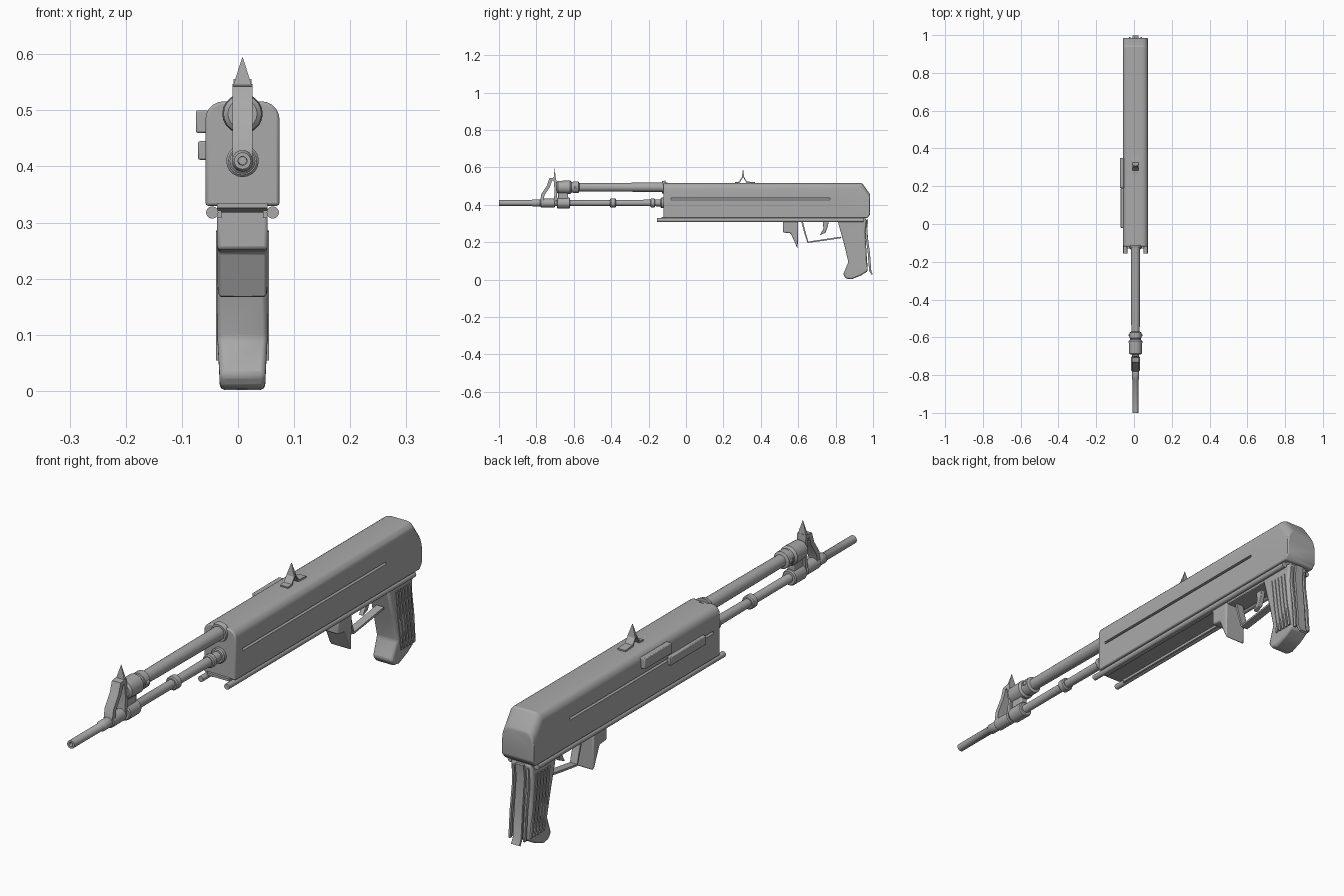
import bpy, bmesh, math
from mathutils import Vector

cube = bpy.data.objects.get("Cube")
if cube:
    bpy.data.objects.remove(cube, do_unlink=True)

CX = 0.008  # centre line of the body

grey = bpy.data.materials.new("plain_grey")
grey.use_nodes = True
colour = (0.4, 0.4, 0.4, 1)
grey.diffuse_color = colour
grey.node_tree.nodes["Principled BSDF"].inputs["Base Color"].default_value = colour


def finish(bm, name, bevel=0.0, smooth=True):
    bmesh.ops.recalc_face_normals(bm, faces=bm.faces)
    mesh = bpy.data.meshes.new(name)
    bm.to_mesh(mesh)
    bm.free()
    ob = bpy.data.objects.new(name, mesh)
    bpy.context.scene.collection.objects.link(ob)
    mesh.materials.append(grey)
    if bevel:
        mod = ob.modifiers.new("soft_edges", "BEVEL")
        mod.width, mod.segments, mod.limit_method = bevel, 2, "ANGLE"
    if smooth:
        bpy.ops.object.select_all(action="DESELECT")
        ob.select_set(True)
        bpy.context.view_layer.objects.active = ob
        bpy.ops.object.shade_smooth_by_angle(angle=math.radians(40))
    return ob


def prism_mesh(points, half, x=CX):
    """Side outline in (y, z), extruded across x."""
    bm = bmesh.new()
    face = bm.faces.new([bm.verts.new((x - half, y, z)) for y, z in points])
    out = bmesh.ops.extrude_face_region(bm, geom=[face])
    moved = [v for v in out["geom"] if isinstance(v, bmesh.types.BMVert)]
    bmesh.ops.translate(bm, verts=moved, vec=(2 * half, 0, 0))
    return bm


def prism(name, points, half, x=CX, bevel=0.0):
    return finish(prism_mesh(points, half, x), name, bevel)


def box(name, y0, y1, z0, z1, half, x=CX, bevel=0.0):
    return prism(name, [(y0, z0), (y1, z0), (y1, z1), (y0, z1)], half, x, bevel)


def lathe(name, profile, z, x=CX, n=20):
    """Profile of (y, radius) turned about an axis along y."""
    bm = bmesh.new()
    rings = []
    for y, r in profile:
        rings.append([bm.verts.new((x + r * math.cos(math.tau * i / n), y,
                                    z + r * math.sin(math.tau * i / n))) for i in range(n)])
    for a, b in zip(rings, rings[1:]):
        for i in range(n):
            j = (i + 1) % n
            bm.faces.new((a[i], a[j], b[j], b[i]))
    bm.faces.new(rings[0])
    bm.faces.new(rings[-1])
    return finish(bm, name)


def bar(name, path, width, thick, x=CX):
    """Flat strip following a (y, z) path."""
    pts = [Vector(p) for p in path]
    left, right = [], []
    for i, p in enumerate(pts):
        d = (pts[min(i + 1, len(pts) - 1)] - pts[max(i - 1, 0)]).normalized()
        side = Vector((-d.y, d.x)) * thick / 2
        left.append(tuple(p + side))
        right.append(tuple(p - side))
    return prism(name, left + right[::-1], width / 2, x)


def spike(name, y, z0, z1, half, depth):
    """Pointed sight blade."""
    bm = bmesh.new()
    base = [bm.verts.new((CX + sx * half, y + sy * depth, z0))
            for sx, sy in ((-1, -1), (1, -1), (1, 1), (-1, 1))]
    tip = bm.verts.new((CX, y, z1))
    bm.faces.new(base)
    for i in range(4):
        bm.faces.new((base[i], base[(i + 1) % 4], tip))
    return finish(bm, name, smooth=False)


# Main body with rounded top and chamfered rear
bm = prism_mesh([(-0.12, 0.33), (0.97, 0.33), (0.985, 0.35), (0.985, 0.455),
                 (0.942, 0.516), (-0.12, 0.516)], 0.066)
top = [e for e in bm.edges if abs(e.verts[0].co.x - e.verts[1].co.x) < 0.001
       and min(v.co.z for v in e.verts) > 0.45]
bmesh.ops.bevel(bm, geom=top, offset=0.032, segments=5, profile=0.5, affect="EDGES")
body = finish(bm, "body", 0.005)

# Long grooves on both sides, with floors sloping outwards
for side in (-1, 1):
    bm = bmesh.new()
    edge = CX + side * 0.066
    section = ((edge - side * 0.012, 0.436), (edge + side * 0.01, 0.436), (edge + side * 0.01, 0.418))
    face = bm.faces.new([bm.verts.new((x, -0.08, z)) for x, z in section])
    out = bmesh.ops.extrude_face_region(bm, geom=[face])
    bmesh.ops.translate(bm, vec=(0, 0.85, 0),
                        verts=[v for v in out["geom"] if isinstance(v, bmesh.types.BMVert)])
    cutter = finish(bm, "groove_cutter", smooth=False)
    cutter.hide_render = True
    cutter.hide_viewport = True
    cut = body.modifiers.new("groove", "BOOLEAN")
    cut.operation, cut.object, cut.solver = "DIFFERENCE", cutter, "EXACT"

# Side plates on the right
box("front_side_plate", -0.02, 0.19, 0.412, 0.445, 0.009, -0.062, 0.003)
box("rear_side_plate", 0.19, 0.35, 0.46, 0.5, 0.011, -0.064, 0.003)

# Underside rails and floor
for side, label in ((-1, "right"), (1, "left")):
    lathe(label + "_lower_rail", [(-0.155, 0.011), (0.95, 0.011)], 0.318, CX + side * 0.054, 12)
    box(label + "_floor_rim", -0.1, 0.52, 0.308, 0.335, 0.004, CX + side * 0.041)
prism("floor", [(-0.13, 0.335), (-0.13, 0.326), (-0.08, 0.318), (0.96, 0.318), (0.96, 0.335)], 0.045)
box("rear_floor", 0.6, 0.96, 0.308, 0.33, 0.04, bevel=0.003)

# Upper tube with its collars
lathe("upper_tube", [(-0.6, 0.022), (-0.58, 0.022), (-0.5, 0.023), (-0.1, 0.025)], 0.494)
lathe("upper_collar", [(-0.692, 0.026), (-0.685, 0.034), (-0.62, 0.036), (-0.612, 0.029),
                       (-0.605, 0.029), (-0.603, 0.032), (-0.575, 0.032), (-0.57, 0.022)], 0.494)
box("collar_pin", -0.596, -0.582, 0.487, 0.501, 0.036, bevel=0.003)
lathe("tube_socket", [(-0.128, 0.032), (-0.11, 0.036)], 0.494)

# Barrel with a bored muzzle and rings
lathe("barrel", [(-0.96, 0.007), (-1.0, 0.008), (-1.0, 0.015), (-0.825, 0.015), (-0.82, 0.019),
                 (-0.775, 0.019), (-0.77, 0.016), (-0.4, 0.016), (-0.1, 0.018)], 0.41)
for name, y0, y1, r in (("sight_ring", -0.78, -0.70, 0.023), ("front_ring", -0.69, -0.62, 0.029),
                        ("middle_ring", -0.405, -0.375, 0.025), ("rear_ring", -0.19, -0.165, 0.024),
                        ("barrel_socket", -0.135, -0.11, 0.028)):
    lathe(name, [(y0, r - 0.004), (y0 + 0.004, r), (y1 - 0.004, r), (y1, r - 0.004)], 0.41)
box("tube_bridge", -0.685, -0.63, 0.41, 0.49, 0.014, bevel=0.004)

# Front sight frame and blade
bar("front_sight_strut", [(-0.772, 0.415), (-0.765, 0.455), (-0.735, 0.5), (-0.722, 0.54)], 0.036, 0.018)
bar("front_sight_post", [(-0.7, 0.42), (-0.695, 0.47), (-0.702, 0.545)], 0.036, 0.014)
bar("front_sight_top", [(-0.73, 0.535), (-0.695, 0.54)], 0.036, 0.014)
spike("front_sight_blade", -0.702, 0.54, 0.596, 0.018, 0.006)

# Rear sight: bent sheet and blade
bar("rear_sight_sheet", [(0.262, 0.518), (0.285, 0.521), (0.305, 0.552), (0.325, 0.521), (0.37, 0.518)], 0.032, 0.007)
spike("rear_sight_blade", 0.305, 0.545, 0.594, 0.016, 0.007)

# Magazine
prism("magazine", [(0.518, 0.325), (0.518, 0.252), (0.56, 0.248), (0.597, 0.164), (0.6, 0.325)],
      0.045, bevel=0.006)

# Trigger and guard
bar("trigger_guard", [(0.618, 0.32), (0.635, 0.255), (0.652, 0.2), (0.73, 0.211), (0.83, 0.226)], 0.03, 0.008)
prism("trigger", [(0.73, 0.32), (0.765, 0.32), (0.757, 0.28), (0.745, 0.25), (0.715, 0.238), (0.735, 0.272)],
      0.009, bevel=0.002)

# Grip, narrowing at the bottom
bm = prism_mesh([(0.808, 0.325), (0.965, 0.325), (0.958, 0.255), (0.965, 0.15), (0.972, 0.045),
                 (0.935, 0.022), (0.885, 0.002), (0.855, 0.006), (0.84, 0.028), (0.868, 0.095),
                 (0.845, 0.19)], 0.044)
for v in bm.verts:
    if v.co.z < 0.06:
        v.co.x = CX + (v.co.x - CX) * 0.92
finish(bm, "grip", 0.008)
for side, label in ((-1, "right"), (1, "left")):
    for i in range(5):
        y = 0.862 + i * 0.018
        bar(f"{label}_grip_rib_{i + 1}", [(y, 0.285), (y + 0.014, 0.17), (y + 0.032, 0.055)],
            0.006, 0.01, CX + side * 0.044)
    bar(label + "_grip_edge", [(0.962, 0.31), (0.964, 0.24), (0.977, 0.15), (0.985, 0.045)],
        0.007, 0.012, CX + side * 0.03)
bar("grip_strap", [(0.97, 0.322), (0.964, 0.27), (0.976, 0.15), (0.984, 0.05), (0.995, 0.028)], 0.034, 0.009)
